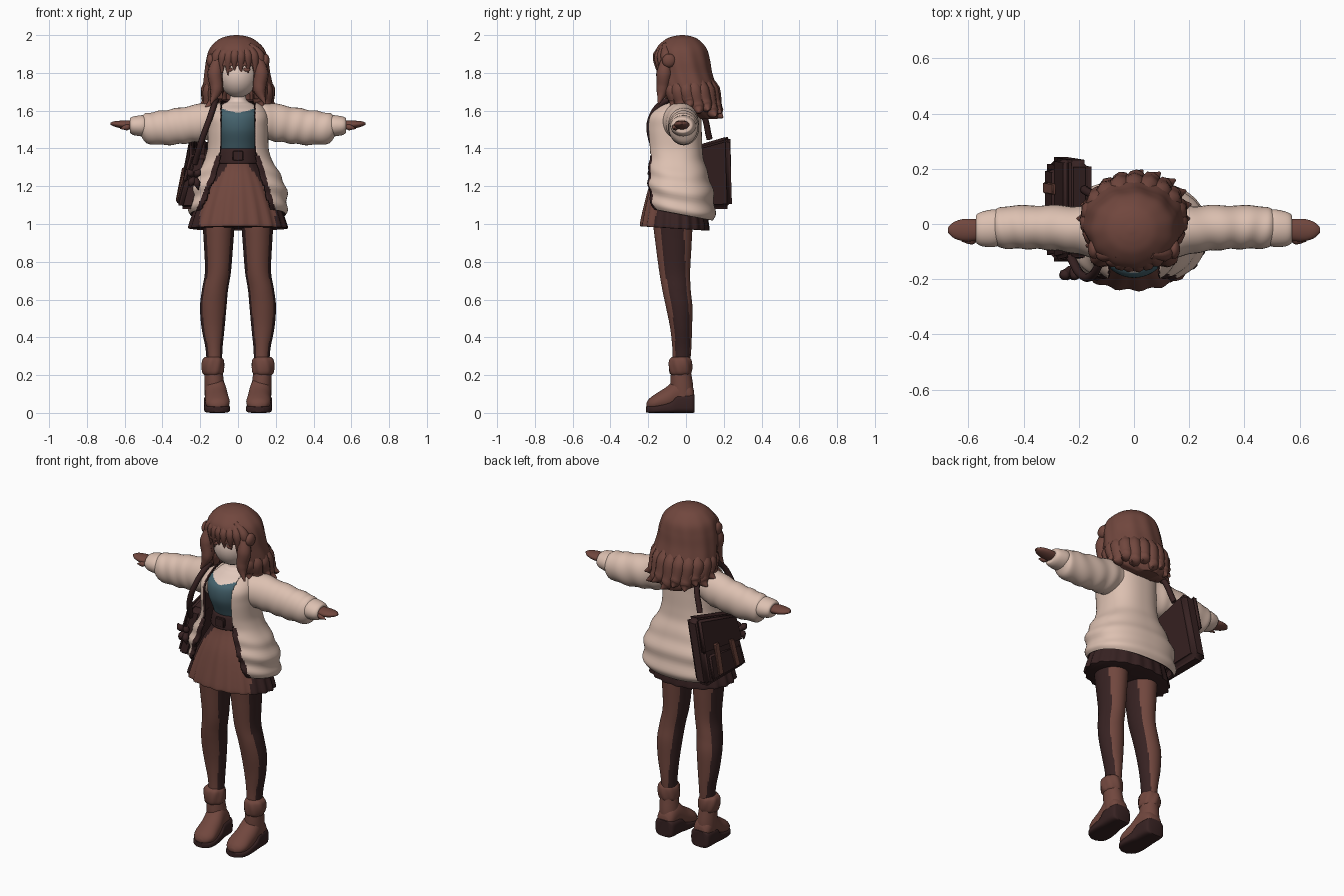
import bpy, bmesh, math
from mathutils import Vector

if "Cube" in bpy.data.objects:
    bpy.data.objects.remove(bpy.data.objects["Cube"])


def material(name, rgb):
    m = bpy.data.materials.new(name)
    m.use_nodes = True
    m.diffuse_color = (*rgb, 1)
    m.node_tree.nodes["Principled BSDF"].inputs["Base Color"].default_value = (*rgb, 1)
    return m


CREAM = material("cream", (0.72, 0.53, 0.44))
PALE = material("pale skin", (0.77, 0.59, 0.51))
BROWN = material("chestnut", (0.165, 0.063, 0.048))
DARK = material("dark brown", (0.038, 0.016, 0.016))
TEAL = material("teal", (0.06, 0.125, 0.155))


def finish(name, bm, mats, angle=50):
    bmesh.ops.recalc_face_normals(bm, faces=bm.faces)
    me = bpy.data.meshes.new(name)
    bm.to_mesh(me)
    bm.free()
    ob = bpy.data.objects.new(name, me)
    bpy.context.collection.objects.link(ob)
    for m in mats:
        me.materials.append(m)
    bpy.ops.object.select_all(action="DESELECT")
    ob.select_set(True)
    bpy.context.view_layer.objects.active = ob
    bpy.ops.object.shade_smooth_by_angle(angle=math.radians(angle))
    return ob


def smooth_steps(rows, sub):
    """Catmull-Rom points through the rows."""
    out = []
    for i in range(len(rows) - 1):
        p = [rows[max(0, min(len(rows) - 1, i + k))] for k in (-1, 0, 1, 2)]
        for j in range(sub):
            t = j / sub
            out.append([b + 0.5 * t * (c - a + t * (2*a - 5*b + 4*c - d + t * (3*(b - c) + d - a)))
                        for a, b, c, d in zip(*p)])
    return out + [list(rows[-1])]


def loft(name, rings, mats, axis="z", n=32, sub=4, power=2, wob=None, paint=None,
         cut=None, move=None, side=1, caps=True):
    """Skin of oval rings: (position, centre a, centre b, radius a, radius b)."""
    bm = bmesh.new()
    loops = []
    for t, a, b, ra, rb in smooth_steps(rings, sub):
        loop = []
        for k in range(n):
            ang = math.tau * k / n
            c, s = math.cos(ang), math.sin(ang)
            w = wob(t, ang) if wob else 1
            u = a + ra * w * math.copysign(abs(c) ** (2 / power), c)
            v = b + rb * w * math.copysign(abs(s) ** (2 / power), s)
            co = {"z": (u, v, t), "x": (t, u, v), "y": (u, t, v)}[axis]
            co = move(*co) if move else co
            loop.append(bm.verts.new((co[0] * side, co[1], co[2])))
        loops.append(loop)
    for lo, hi in zip(loops, loops[1:]):
        for k in range(n):
            bm.faces.new((lo[k], lo[(k + 1) % n], hi[(k + 1) % n], hi[k]))
    if caps:
        bm.faces.new(loops[0])
        bm.faces.new(loops[-1])
    bmesh.ops.recalc_face_normals(bm, faces=bm.faces)
    if paint:
        for f in bm.faces:
            f.material_index = paint(f.calc_center_median(), f.normal)
    if cut:
        gone = [f for f in bm.faces if cut(f.calc_center_median())]
        bmesh.ops.delete(bm, geom=gone, context="FACES")
    return finish(name, bm, mats)


def box(name, lo, hi, mat, shape, bevel=0.01):
    bm = bmesh.new()
    bmesh.ops.create_cube(bm, size=1)
    for v in bm.verts:
        v.co = Vector([l + (h - l) * (c + 0.5) for l, h, c in zip(lo, hi, v.co)])
    bmesh.ops.bevel(bm, geom=bm.edges[:], offset=bevel, segments=3, affect="EDGES")
    for v in bm.verts:
        v.co = shape(v.co)
    finish(name, bm, [mat])


def ball(name, at, size, mat):
    bm = bmesh.new()
    bmesh.ops.create_uvsphere(bm, u_segments=24, v_segments=16, radius=1)
    for v in bm.verts:
        v.co = Vector([a + s * c for a, s, c in zip(at, size, v.co)])
    finish(name, bm, [mat])


def tube(name, points, radius, mat, taper=True):
    cu = bpy.data.curves.new(name, "CURVE")
    cu.dimensions = "3D"
    cu.bevel_depth, cu.bevel_resolution, cu.resolution_u = radius, 2, 6
    cu.use_fill_caps = True
    sp = cu.splines.new("BEZIER")
    sp.bezier_points.add(len(points) - 1)
    for i, (bp, p) in enumerate(zip(sp.bezier_points, points)):
        bp.co = p
        bp.handle_left_type = bp.handle_right_type = "AUTO"
        f = i / (len(points) - 1)
        bp.radius = 0.12 + 1.05 * math.sin(math.pi * (0.15 + 0.85 * f)) if taper else 1
    cu.materials.append(mat)
    ob = bpy.data.objects.new(name, cu)
    bpy.context.collection.objects.link(ob)


# Head, eyes, neck and chest
ball("head", (0, -0.05, 1.79), (0.105, 0.108, 0.12), PALE)
for s in (-1, 1):
    ball("eye", (s * 0.045, -0.147, 1.817), (0.02, 0.006, 0.01), BROWN)
loft("torso", [(1.34, 0, -.045, .095, .08), (1.42, 0, -.055, .105, .105), (1.5, 0, -.062, .125, .13),
               (1.57, 0, -.06, .13, .13), (1.605, 0, -.048, .115, .108), (1.635, 0, -.03, .08, .065),
               (1.66, 0, -.02, .045, .043), (1.74, 0, -.02, .04, .04)], [TEAL, PALE], sub=10, n=96,
     paint=lambda c, n: int(c.z > 1.588 + 0.25 * abs(c.x)))

# Hair: cap with face opening, fringe and curled ends
def face_gap(c):
    return c.y < -0.04 and c.z < 1.835 and (abs(c.x) < 0.085 or c.z < 1.66)

loft("hair_cap", [(1.555, 0, .115, .07, .05), (1.59, 0, .08, .14, .095), (1.65, 0, .03, .185, .148),
                  (1.72, 0, .01, .185, .15), (1.8, -.003, -.01, .173, .147), (1.87, -.003, -.02, .163, .145),
                  (1.93, -.005, -.024, .143, .132), (1.975, -.008, -.022, .097, .09),
                  (1.993, -.008, -.02, .055, .05), (2, -.008, -.02, .01, .01)],
     [BROWN], n=96, sub=6, cut=face_gap,
     wob=lambda t, a: 1 + 0.016 * math.sin(11 * a + 9 * t) * min(1, (2 - t) * 8))
for i, x in enumerate((-.115, -.08, -.05, -.018, .015, .05, .085, .118)):
    tube("fringe_lock", [(x * .5, -.11, 1.95), (x * .95, -.148 + x * x * 3, 1.89),
                         (x * 1.08, -.15 + x * x * 3, 1.8 + .012 * (i % 2) - abs(x) * .25)], .026, BROWN)
for i in range(15):
    a = math.radians(-42 + 264 * i / 14)
    c, s = math.cos(a), math.sin(a)
    drop = 0.035 * max(0, s) + 0.022 * (i % 2)
    tube("curled_end", [(.13 * c, .005 + .105 * s, 1.78), (.155 * c, .012 + .125 * s, 1.71),
                        (.166 * c + .012 * s, .03 + .137 * s, 1.645 - drop),
                        (.205 * c + .03 * s, .03 + .165 * s, 1.62 - drop)], .038, BROWN)
for s in (-1, 1):
    tube("side_lock", [(s * .1, -.1, 1.9), (s * .122, -.115, 1.8), (s * .115, -.125, 1.71),
                       (s * .145, -.145, 1.635)], .036, BROWN)
    ball("hair_knot", (s * .145, -.09, 1.865), (.022, .036, .036), BROWN)

# Open jacket with dark lining that also shows along the front edges
def front_edge(c):
    edge = 0.093 + 0.29 * max(0, 1.4 - c.z)
    return edge if c.x > 0 else edge + 0.12 * max(0, 1.25 - c.z)

def jacket_move(x, y, z):
    return x, y, z - 0.19 * y * max(0, min(1, (1.4 - z) / 0.3))

def jacket_gap(c):
    return c.y < -0.03 and abs(c.x) < front_edge(c) - (0.012 if c.z < 1.36 else 0)

def jacket_paint(c, n):
    return int(c.y < -0.03 and c.z < 1.36 and abs(c.x) < front_edge(c) + 0.012)

jacket = loft("jacket_body", [(1.045, 0, -.03, .247, .176), (1.09, 0, -.03, .262, .184), (1.2, 0, -.038, .25, .18),
                     (1.3, 0, -.052, .2, .16), (1.38, 0, -.06, .165, .148), (1.5, 0, -.067, .16, .15),
                     (1.57, 0, -.064, .16, .145), (1.62, 0, -.045, .135, .118), (1.66, 0, -.02, .085, .07)],
     [CREAM, DARK], n=160, sub=8, power=2.4, caps=False, move=jacket_move, cut=jacket_gap, paint=jacket_paint,
     wob=lambda t, a: 1 + 0.026 * math.sin(60 * t + 0.9 * math.cos(2 * a)) * min(1, max(0, 1.42 - t) * 5))
mod = jacket.modifiers.new("lining", "SOLIDIFY")
mod.thickness, mod.offset = 0.014, -1
mod.material_offset = mod.material_offset_rim = 1

# Sleeves, cuffs and hands
for s in (-1, 1):
    loft("sleeve", [(.07, -.03, 1.56, .07, .07), (.15, -.03, 1.545, .09, .098), (.24, -.018, 1.53, .084, .098),
                    (.34, -.012, 1.515, .08, .095), (.43, -.012, 1.508, .078, .088), (.485, -.012, 1.508, .074, .078),
                    (.51, -.015, 1.515, .058, .055)], [CREAM], axis="x", sub=8, side=s,
         wob=lambda t, a: 1 + 0.028 * math.sin(68 * t + 2.2 * math.sin(a + 9 * t)))
    loft("cuff", [(.48, -.015, 1.52, .056, .05), (.505, -.015, 1.52, .068, .056), (.55, -.018, 1.52, .063, .05),
                  (.57, -.018, 1.521, .052, .04), (.572, -.018, 1.521, .04, .03)], [CREAM], axis="x", side=s)
    loft("hand", [(.53, -.02, 1.525, .034, .024), (.58, -.022, 1.525, .04, .024), (.62, -.022, 1.527, .04, .02),
                  (.655, -.022, 1.53, .028, .014), (.675, -.022, 1.531, .008, .005)], [BROWN], axis="x", side=s)
    tube("thumb", [(s * .56, -.04, 1.52), (s * .59, -.058, 1.512), (s * .625, -.062, 1.505)], .015, BROWN)

# Skirt and belt
loft("skirt", [(.985, 0, -.06, .255, .176), (1.0, 0, -.06, .257, .18), (1.1, 0, -.058, .222, .162), (1.2, 0, -.054, .175, .14),
               (1.3, 0, -.05, .12, .105), (1.37, 0, -.05, .1, .095)], [BROWN, DARK], n=96,
     move=lambda x, y, z: (x, y, z - .06 * (y + .2) * max(0, 1.2 - z) * 5),
     wob=lambda t, a: 1 + 0.07 * (1.37 - t) * math.sin(20 * a),
     paint=lambda c, n: int(c.y > -.14 or abs(c.x) > .2 or n.z < -.8))
loft("belt", [(1.32, 0, -.05, .118, .117), (1.33, 0, -.05, .12, .12), (1.39, 0, -.05, .108, .11),
              (1.4, 0, -.05, .1, .1)], [DARK])
box("buckle", (-.03, -.176, 1.335), (.03, -.155, 1.388), DARK, lambda p: p, bevel=.005)

# Tights are dark along both sides of each leg
def tights(c, n):
    return int(abs(n.x) > (0.6 + 0.5 * (c.z - 0.4) if n.y > 0 else 0.74 + 0.1 * (c.z > 0.5)))

# Legs and boots
for s in (-1, 1):
    loft("leg", [(.24, .125, -.025, .04, .045), (.34, .127, -.022, .045, .05), (.45, .132, -.026, .061, .058),
                 (.56, .131, -.036, .07, .07), (.65, .122, -.05, .069, .075), (.75, .106, -.06, .069, .082),
                 (.9, .103, -.066, .078, .096), (1.02, .102, -.07, .086, .105), (1.12, .097, -.07, .085, .1)],
         [BROWN, DARK], sub=8, side=s, n=64, paint=tights)
    loft("boot_shaft", [(.05, .12, -.015, .054, .054), (.14, .125, -.022, .053, .06), (.22, .13, -.027, .049, .053),
                        (.27, .132, -.028, .05, .052)], [BROWN], side=s)
    loft("boot_cuff", [(.2, .132, -.03, .045, .048), (.215, .132, -.03, .056, .058), (.25, .134, -.03, .06, .062),
                       (.28, .134, -.03, .056, .058), (.295, .134, -.03, .044, .046)], [BROWN], side=s,
         wob=lambda t, a: 1 + 0.04 * math.sin(7 * a + 40 * t))
    loft("boot_foot", [(.042, .12, .09, .035, .03), (.02, .12, .1, .052, .06), (-.04, .118, .11, .057, .083),
                       (-.1, .112, .075, .062, .065), (-.16, .108, .055, .064, .046), (-.195, .108, .045, .045, .03),
                       (-.21, .108, .04, .015, .012)], [BROWN], axis="y", side=s)
    loft("boot_sole", [(.045, .118, .05, .045, .048), (.03, .118, .05, .06, .05), (-.045, .117, .048, .064, .048),
                       (-.08, .114, .03, .066, .03), (-.15, .11, .02, .068, .02), (-.19, .108, .018, .055, .018),
                       (-.212, .108, .018, .025, .015)], [DARK], axis="y", power=4, side=s)

# Shoulder bag, leaning outward over the jacket hem, front corner lower
def lean(p):
    f = (1.46 - p.z) / 0.38
    y = p.y + 0.012 * f + (0.03 * (1 - f) if p.y < 0 else 0)
    return Vector((p.x - 0.075 * f, y, p.z - .36 * max(0, .12 - p.y) * (1 - f)))

box("bag_body", (-.245, -.15, 1.08), (-.15, .232, 1.46), DARK, lean, bevel=.025)
box("bag_flap", (-.255, -.15, 1.27), (-.225, .234, 1.462), DARK, lean, bevel=.012)
box("bag_pocket", (-.256, -.11, 1.11), (-.235, .19, 1.25), DARK, lean, bevel=.009)
for y in (-.06, .1):
    box("bag_strap_tab", (-.264, y, 1.125), (-.25, y + .042, 1.3), BROWN, lean, bevel=.004)
tube("shoulder_strap", [(-.23, -.12, 1.32), (-.19, -.185, 1.45), (-.15, -.185, 1.56), (-.12, -.11, 1.65),
                        (-.115, 0, 1.665), (-.13, .08, 1.6), (-.18, .125, 1.45)], .016, DARK, taper=False)
# Ribbon charm on the bag's front end
for dx, dz in ((-.04, .03), (.03, .03), (-.025, -.04), (.02, -.05)):
    tube("ribbon_charm", [(-.23, -.16, 1.25), (-.23 + dx * .6, -.185, 1.25 + dz * .7),
                          (-.23 + dx, -.185, 1.25 + dz * 1.4)], .018, DARK)
